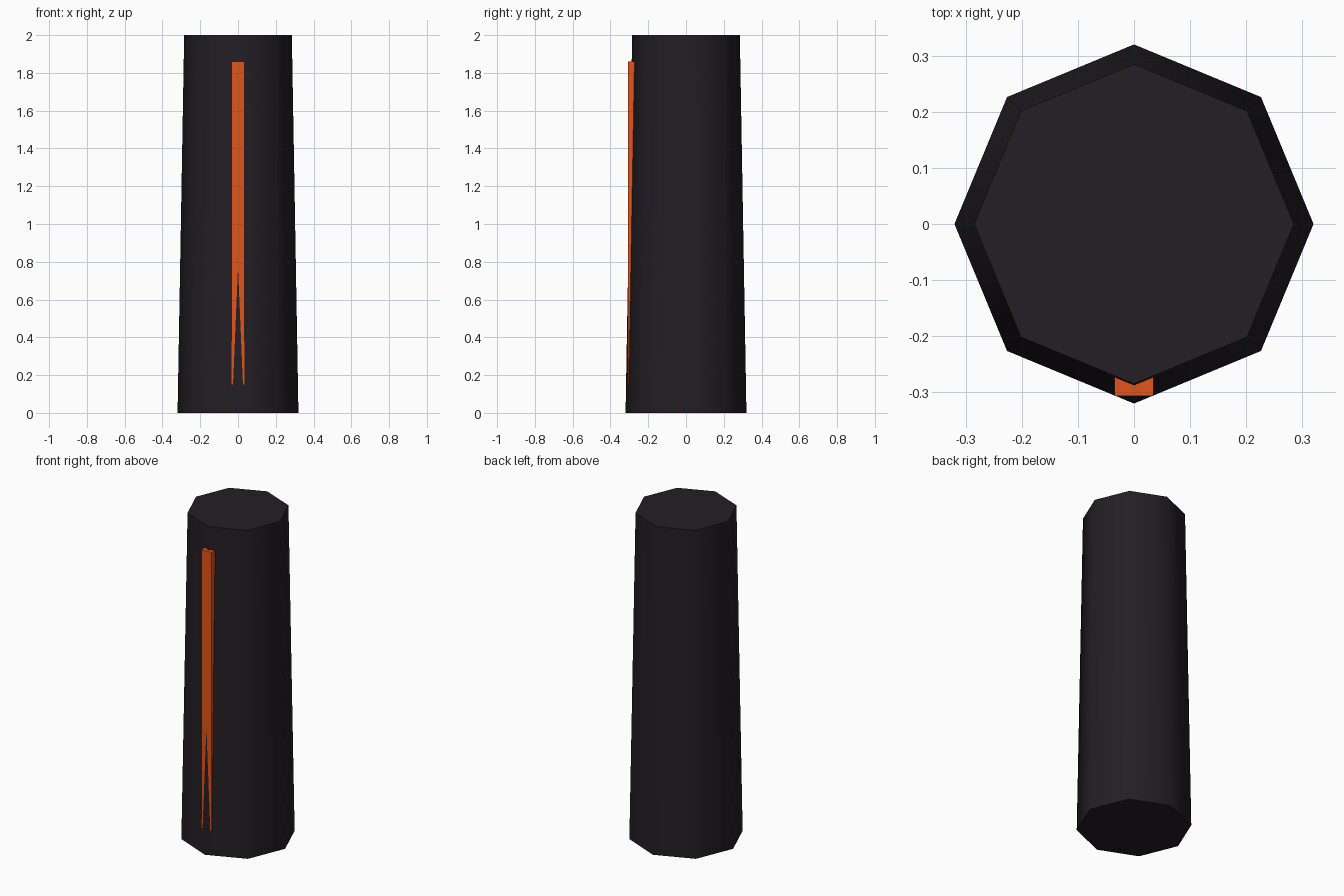
import bpy
import math

if "Cube" in bpy.data.objects:
    bpy.data.objects.remove(bpy.data.objects["Cube"])


def paint(obj, name, rgb):
    mat = bpy.data.materials.new(name)
    mat.diffuse_color = (*rgb, 1)
    mat.use_nodes = True
    mat.node_tree.nodes["Principled BSDF"].inputs["Base Color"].default_value = mat.diffuse_color
    obj.data.materials.append(mat)


# Tapered eight-sided column, corners on the axes, softly shaded sides
bpy.ops.mesh.primitive_cone_add(vertices=8, radius1=0.32, radius2=0.285,
                                depth=2, location=(0, 0, 1))
column = bpy.context.object
column.name = "column"
bpy.ops.object.shade_smooth_by_angle(angle=math.radians(60))
paint(column, "dark_shell", (0.017, 0.013, 0.018))

# Upright orange strip sunk into the front corner of the column
bpy.ops.mesh.primitive_cube_add(size=1, location=(0, -0.2865, 1.005))
strip = bpy.context.object
strip.name = "front_strip"
strip.scale = (0.07, 0.04, 1.71)
bpy.ops.object.transform_apply(location=False, rotation=False, scale=True)
paint(strip, "orange_glow", (0.75, 0.09, 0.01))
